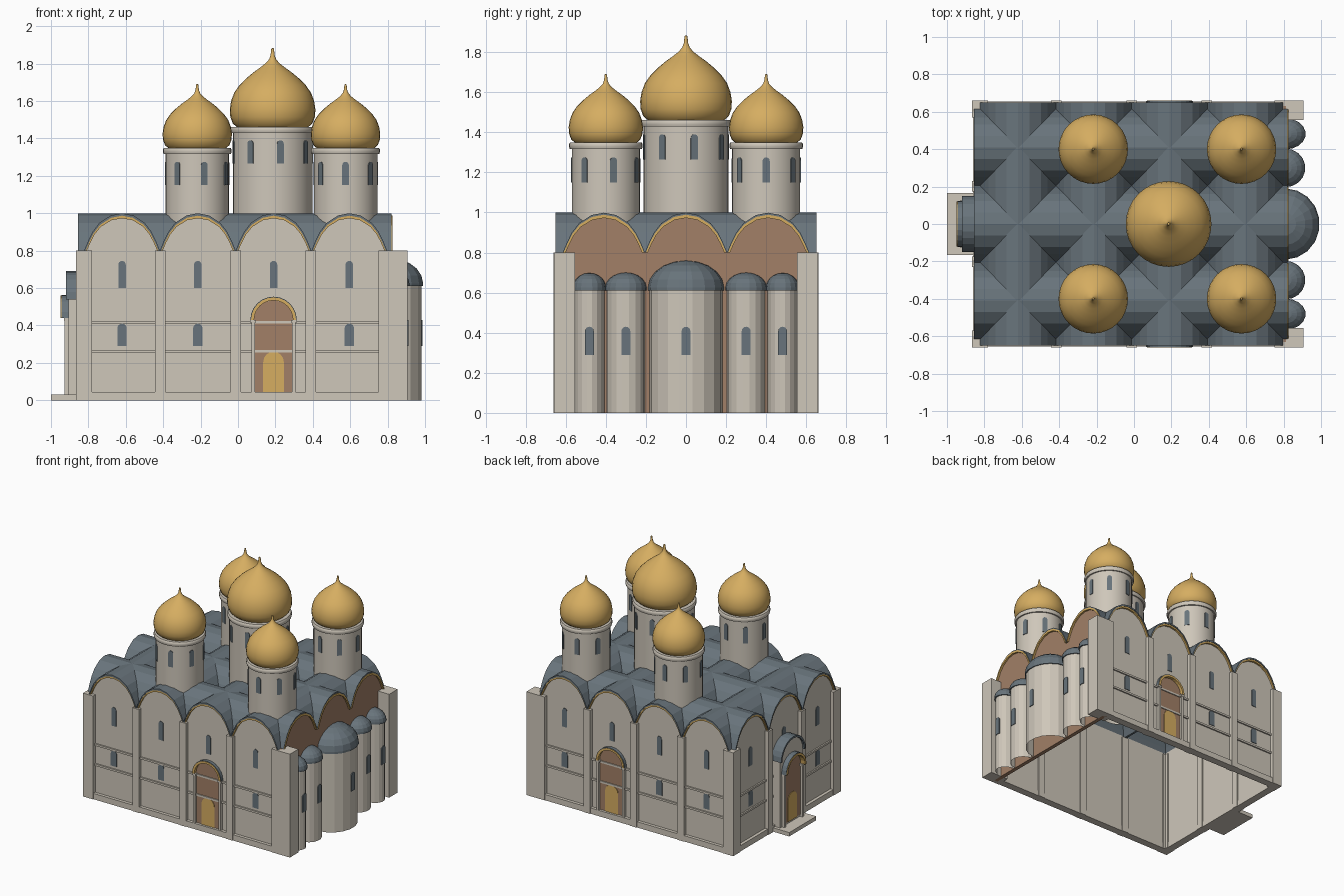
import bpy, bmesh, math
from mathutils import Matrix, Vector

cube = bpy.data.objects.get("Cube")
if cube:
    bpy.data.objects.remove(cube, do_unlink=True)


def material(name, rgb):
    m = bpy.data.materials.new(name)
    m.use_nodes = True
    m.diffuse_color = (*rgb, 1)
    m.node_tree.nodes["Principled BSDF"].inputs["Base Color"].default_value = (*rgb, 1)
    return m


STONE = material("pale stone", (0.62, 0.57, 0.49))
GOLD = material("gold", (0.67, 0.42, 0.12))
SLATE = material("slate grey", (0.14, 0.175, 0.20))
BROWN = material("brown plaster", (0.36, 0.215, 0.135))

SOUTH, EAST, NORTH, WEST = 0, math.pi / 2, math.pi, -math.pi / 2
EAVE = 0.80


def finish(bm, name, mat, smooth=False):
    bmesh.ops.recalc_face_normals(bm, faces=bm.faces[:])
    me = bpy.data.meshes.new(name)
    bm.to_mesh(me)
    bm.free()
    me.materials.append(mat)
    if smooth:
        me.shade_smooth()
        me.set_sharp_from_angle(angle=math.radians(35))
    ob = bpy.data.objects.new(name, me)
    bpy.context.scene.collection.objects.link(ob)
    return ob


def prism(name, outline, d0, d1, mat, rot=SOUTH, origin=(0, 0)):
    """Extrude an upright (u, z) outline outward from d0 to d1, turned by rot."""
    bm = bmesh.new()
    face = bm.faces.new([bm.verts.new((u, -d0, z)) for u, z in outline])
    out = bmesh.ops.extrude_face_region(bm, geom=[face])["geom"]
    moved = [v for v in out if isinstance(v, bmesh.types.BMVert)]
    bmesh.ops.translate(bm, vec=(0, d0 - d1, 0), verts=moved)
    place = Matrix.Translation((*origin, 0)) @ Matrix.Rotation(rot, 4, "Z")
    bmesh.ops.transform(bm, matrix=place, verts=bm.verts[:])
    return finish(bm, name, mat)


def rect(u0, u1, z0, z1):
    return [(u0, z0), (u1, z0), (u1, z1), (u0, z1)]


def vault_arc(c, hw, rise):
    """Bay gable curve, left to right."""
    half = [(1, 0), (0.9, 0.25), (0.78, 0.5), (0.6, 0.74), (0.3, 0.94)]
    left = [(-x, y) for x, y in half]
    return [(c + x * hw, EAVE + y * rise) for x, y in left + [(0, 1)] + half[::-1]]


def round_arc(c, r, z, n=12):
    return [(c - r * math.cos(math.pi * i / n), z + r * math.sin(math.pi * i / n))
            for i in range(n + 1)]


def arched(c, w, z0, z1):
    """Opening with a round head."""
    return [(c + w / 2, z0), (c - w / 2, z0)] + round_arc(c, w / 2, z1 - w / 2, 8)


def lathe(name, profile, origin, mat, steps, start=0, sweep=math.tau, sx=1, smooth=True):
    bm = bmesh.new()
    turn = Matrix.Rotation(start, 3, "Z")
    vs = [bm.verts.new(turn @ Vector((r, 0, z))) for r, z in profile]
    es = [bm.edges.new(p) for p in zip(vs, vs[1:])]
    bmesh.ops.spin(bm, geom=vs + es, cent=(0, 0, 0), axis=(0, 0, 1), angle=sweep, steps=steps)
    bmesh.ops.remove_doubles(bm, verts=bm.verts[:], dist=0.0001)
    bmesh.ops.scale(bm, vec=(sx, 1, 1), verts=bm.verts[:])
    bmesh.ops.translate(bm, vec=(*origin, 0), verts=bm.verts[:])
    return finish(bm, name, mat, smooth)


def gable_trim(name, rot, d, bays, hw):
    for c in bays:
        ring = vault_arc(c, hw * 0.98, 0.189) + vault_arc(c, hw * 0.93, 0.173)[::-1]
        prism(name + "_gable_trim", ring, d - 0.01, d + 0.014, GOLD, rot)


def wall(name, rot, d, bays, hw, u0, u1, mat):
    outline = [(u1, 0), (u0, 0), (u0, EAVE)]
    for c in bays:
        outline += vault_arc(c, hw, 0.18)[0 if c == bays[0] else 1:]
    prism(name + "_wall", outline + [(u1, EAVE)], d - 0.03, d, mat, rot)
    gable_trim(name, rot, d, bays, hw)


def facade(name, rot, d, bays, hw, u0, u1, piers, plain_bay):
    wall(name, rot, d, bays, hw, u0, u1, STONE)
    prism(name + "_plinth", rect(u0 - 0.018, u1 + 0.018, 0, 0.045), d - 0.035, d + 0.024, STONE, rot)
    for z in (0.255, 0.41):
        prism(name + "_band", rect(u0, u1, z, z + 0.015), d - 0.01, d + 0.011, STONE, rot)
    for a, b in piers:
        prism(name + "_pilaster", rect(a, b, 0, EAVE), d - 0.04, d + 0.028, STONE, rot)
    for i, c in enumerate(bays):
        prism(name + "_upper_window", arched(c, 0.04, 0.6, 0.745), d - 0.005, d + 0.004, SLATE, rot)
        if i != plain_bay:
            prism(name + "_lower_window", arched(c, 0.05, 0.29, 0.41), d - 0.005, d + 0.004, SLATE, rot)


def portal(name, rot, c, d, hood, spring=0.43):
    prism(name + "_recess", arched(c, 0.21, 0.045, spring + 0.105), d - 0.005, d + 0.004, BROWN, rot)
    prism(name + "_door", arched(c, 0.11, 0.045, 0.26), d, d + 0.008, GOLD, rot)
    prism(name + "_hood", round_arc(c, 0.124, spring) + round_arc(c, 0.108, spring)[::-1],
          d - 0.01, hood, SLATE, rot)
    prism(name + "_arch", round_arc(c, 0.12, spring) + round_arc(c, 0.104, spring)[::-1],
          d - 0.01, hood + 0.003, GOLD, rot)
    for s in (-1, 1):
        u = c + s * 0.109
        prism(name + "_column", rect(u - 0.009, u + 0.009, 0, spring), d - 0.01, d + 0.022, STONE, rot)
        prism(name + "_capital", rect(u - 0.016, u + 0.016, spring - 0.015, spring),
              d - 0.01, d + 0.025, STONE, rot)


# Long side walls, the north mirroring the south
LONG = [-0.62, -0.215, 0.19, 0.595]
LONG_HW, SHORT_HW = 0.2025, 0.205
long_piers = [(-0.865, -0.78)] + [(x - 0.028, x + 0.028) for x in (-0.415, -0.012, 0.388)]
facade("south", SOUTH, 0.632, LONG, LONG_HW, -0.84, 0.80, long_piers, 2)
facade("north", NORTH, 0.632, [-x for x in LONG[::-1]], LONG_HW, -0.80, 0.84,
       [(-b, -a) for a, b in long_piers], 1)
portal("south_portal", SOUTH, LONG[2], 0.632, 0.657)
portal("north_portal", NORTH, -LONG[2], 0.632, 0.657)

# West front with its porch
SHORT = [-0.41, 0, 0.41]
west_piers = [(-0.658, -0.57), (-0.23, -0.175), (0.175, 0.23), (0.57, 0.658)]
facade("west", WEST, 0.838, SHORT, SHORT_HW, -0.632, 0.632, west_piers, 1)
prism("porch_body", arched(0, 0.28, 0, 0.68), 0.82, 0.905, STONE, WEST)
prism("porch_roof", round_arc(0, 0.15, 0.54) + round_arc(0, 0.135, 0.54)[::-1], 0.82, 0.92, SLATE, WEST)
portal("west_portal", WEST, 0, 0.905, 0.945, 0.44)
prism("porch_step", rect(-0.165, 0.165, 0, 0.03), 0.84, 1.0, STONE, WEST)

# East wall and corner buttresses
wall("east", EAST, 0.812, SHORT, SHORT_HW, -0.632, 0.632, BROWN)
for s in (-1, 1):
    prism("corner_buttress", rect(s * 0.607 - 0.052, s * 0.607 + 0.052, 0, EAVE), 0.75, 0.906, STONE, EAST)

# Crossing roof vaults
for c in LONG:
    ring = vault_arc(c, LONG_HW, 0.2) + vault_arc(c, LONG_HW * 0.96, 0.187)[::-1]
    prism("cross_vault", ring, -0.65, 0.65, SLATE)
for c in SHORT:
    ring = vault_arc(c, SHORT_HW, 0.199) + vault_arc(c, SHORT_HW * 0.96, 0.187)[::-1]
    prism("long_vault", ring, -0.855, 0.822, SLATE, EAST)

# Apses with half domes
APSES = [(0, 0.182, 0.15, 0.96), (0.3, 0.095, 0.09, 1.03), (-0.3, 0.095, 0.09, 1.03),
         (0.482, 0.075, 0.088, 1.3), (-0.482, 0.075, 0.088, 1.3)]
for y, r, rise, sx in APSES:
    half = dict(start=-math.pi / 2, sweep=math.pi, steps=9, sx=sx, smooth=False)
    lathe("apse", [(r, 0), (r, 0.612)], (0.81, y), STONE, **half)
    R = r + 0.008
    dome = [(r - 0.01, 0.61), (R, 0.61), (R, 0.625)]
    dome += [(R * math.cos(a), 0.625 + (rise - 0.015) * math.sin(a))
             for a in (math.pi / 10 * i for i in range(1, 6))]
    lathe("apse_dome", dome, (0.81, y), SLATE, **half)
    prism("apse_window", arched(y, 0.044, 0.29, 0.43), 0.81 + r * sx * 0.93, 0.813 + r * sx, SLATE, EAST)

# Drums carrying onion domes
ONION = [(0.19, 0), (0.213, 0.02), (0.226, 0.055), (0.229, 0.095), (0.222, 0.14), (0.205, 0.185),
         (0.177, 0.225), (0.14, 0.262), (0.1, 0.295), (0.065, 0.32), (0.036, 0.343),
         (0.019, 0.363), (0.011, 0.385), (0.007, 0.42), (0, 0.425)]


def tower(name, x, y, r, top, size, win_z, count, first):
    lathe(name + "_drum", [(r, 0.85), (r, top)], (x, y), STONE, 32)
    e = r + 0.014
    lathe(name + "_cornice", [(r - 0.01, top - 0.012), (e - 0.004, top - 0.012), (e, top),
                              (e, top + 0.013), (e - 0.006, top + 0.022), (r * 0.8, top + 0.022)],
          (x, y), STONE, 32)
    lathe(name + "_onion_dome", [(a * size, top + 0.02 + z * size) for a, z in ONION], (x, y), GOLD, 32)
    for i in range(count):
        rot = first + math.tau * i / count + math.pi / 2
        prism(name + "_window", arched(0, 0.036, win_z, win_z + 0.125), r - 0.012, r + 0.003,
              SLATE, rot, (x, y))


tower("central", 0.185, 0, 0.213, 1.44, 1, 1.265, 8, math.radians(11.25))
for x, y, first in ((0.575, -0.4, -90), (0.575, 0.4, 0), (-0.218, 0.4, 90), (-0.218, -0.4, 180)):
    tower("corner", x, y, 0.17, 1.328, 0.81, 1.15, 7, math.radians(first))
